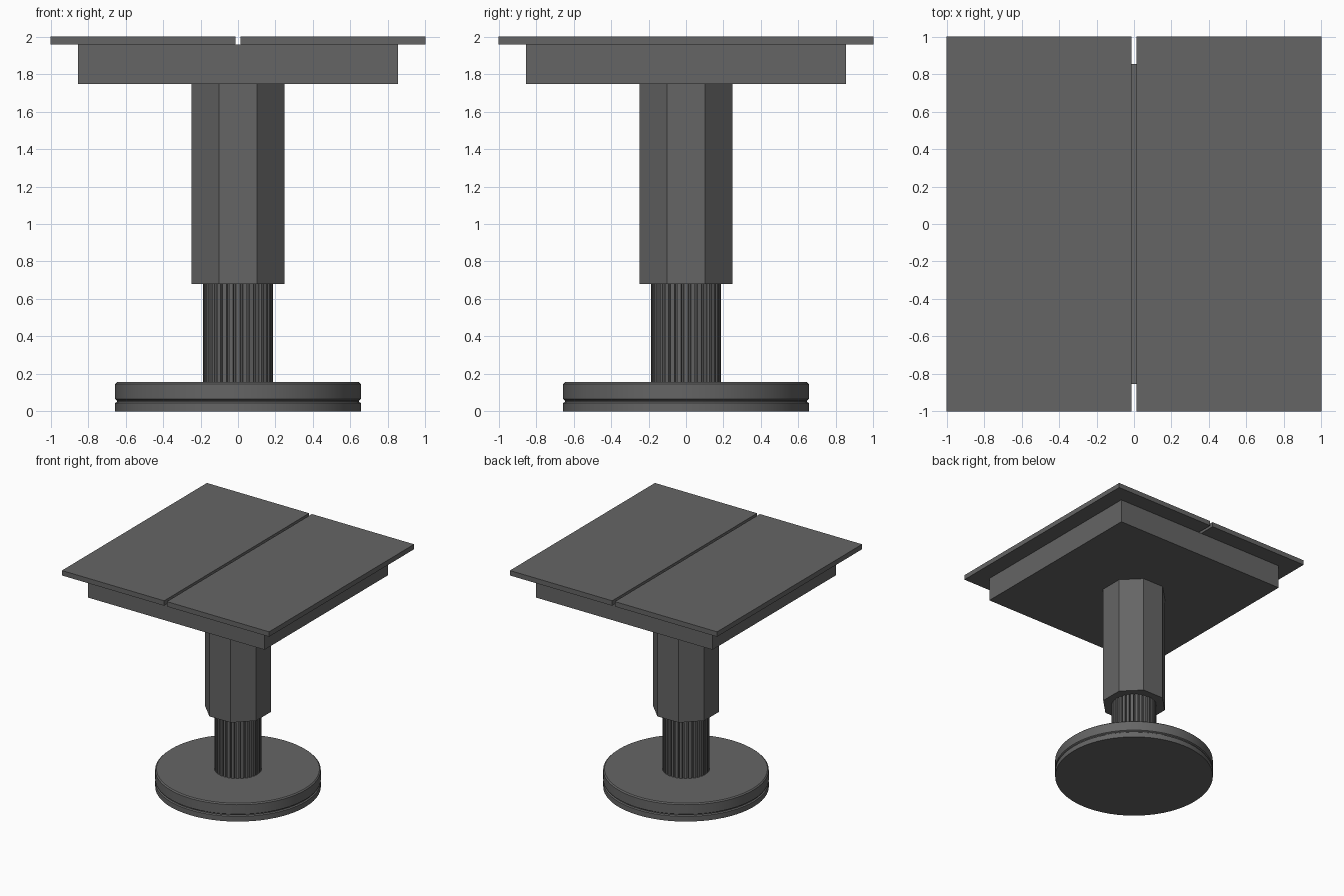
import bpy, bmesh, math

cube = bpy.data.objects.get("Cube")
if cube:
    bpy.data.objects.remove(cube, do_unlink=True)

grey = bpy.data.materials.new("dark_grey")
grey.use_nodes = True
grey.diffuse_color = (0.13, 0.13, 0.13, 1)
grey.node_tree.nodes["Principled BSDF"].inputs["Base Color"].default_value = (0.13, 0.13, 0.13, 1)


def finish(name, bm):
    bmesh.ops.recalc_face_normals(bm, faces=bm.faces)
    mesh = bpy.data.meshes.new(name)
    bm.to_mesh(mesh)
    bm.free()
    mesh.materials.append(grey)
    obj = bpy.data.objects.new(name, mesh)
    bpy.context.collection.objects.link(obj)
    return obj


def box(name, x0, x1, y, z0, z1):
    bm = bmesh.new()
    bmesh.ops.create_cube(bm, size=1)
    for v in bm.verts:
        v.co = ((x0 + x1) / 2 + v.co.x * (x1 - x0), v.co.y * 2 * y,
                (z0 + z1) / 2 + v.co.z * (z1 - z0))
    return finish(name, bm)


def prism(name, outline, z0, z1):
    bm = bmesh.new()
    face = bm.faces.new([bm.verts.new((x, y, z0)) for x, y in outline])
    out = bmesh.ops.extrude_face_region(bm, geom=[face], use_keep_orig=True)
    for v in out["geom"]:
        if isinstance(v, bmesh.types.BMVert):
            v.co.z = z1
    return finish(name, bm)


def polar(radius, angle):
    return radius * math.cos(angle), radius * math.sin(angle)


def lathe(name, profile, segments=64):
    bm = bmesh.new()
    rings = [[bm.verts.new((*polar(r, math.tau * i / segments), z)) for i in range(segments)]
             for r, z in profile]
    for low, high in zip(rings, rings[1:]):
        for i in range(segments):
            j = (i + 1) % segments
            bm.faces.new((low[i], low[j], high[j], high[i]))
    bm.faces.new(rings[0])
    bm.faces.new(rings[-1])
    obj = finish(name, bm)
    bpy.ops.object.select_all(action="DESELECT")
    obj.select_set(True)
    bpy.context.view_layer.objects.active = obj
    bpy.ops.object.shade_smooth_by_angle(angle=math.radians(25))


# Round base: two stacked discs with a narrow groove between them
lathe("base", [(0.655, 0), (0.655, 0.045), (0.645, 0.052), (0.645, 0.058),
               (0.655, 0.065), (0.655, 0.147), (0.645, 0.156)])

# Fluted lower column
FLUTES = 32
flutes = []
for i in range(FLUTES):
    for offset, radius in ((-0.3, 0.187), (0.3, 0.187), (0.4, 0.172), (0.6, 0.172)):
        flutes.append(polar(radius, math.tau * (i + offset) / FLUTES))
prism("fluted_column", flutes, 0.15, 0.69)

# Octagonal sleeve with a flat side facing front
octagon = [polar(0.268, math.tau * (i + 0.5) / 8) for i in range(8)]
prism("octagonal_sleeve", octagon, 0.68, 1.75)

# Square block and the two top panels
box("head_block", -0.853, 0.853, 0.853, 1.748, 1.957)
box("right_panel", -1, -0.013, 1, 1.957, 2)
box("left_panel", 0.013, 1, 1, 1.957, 2)
